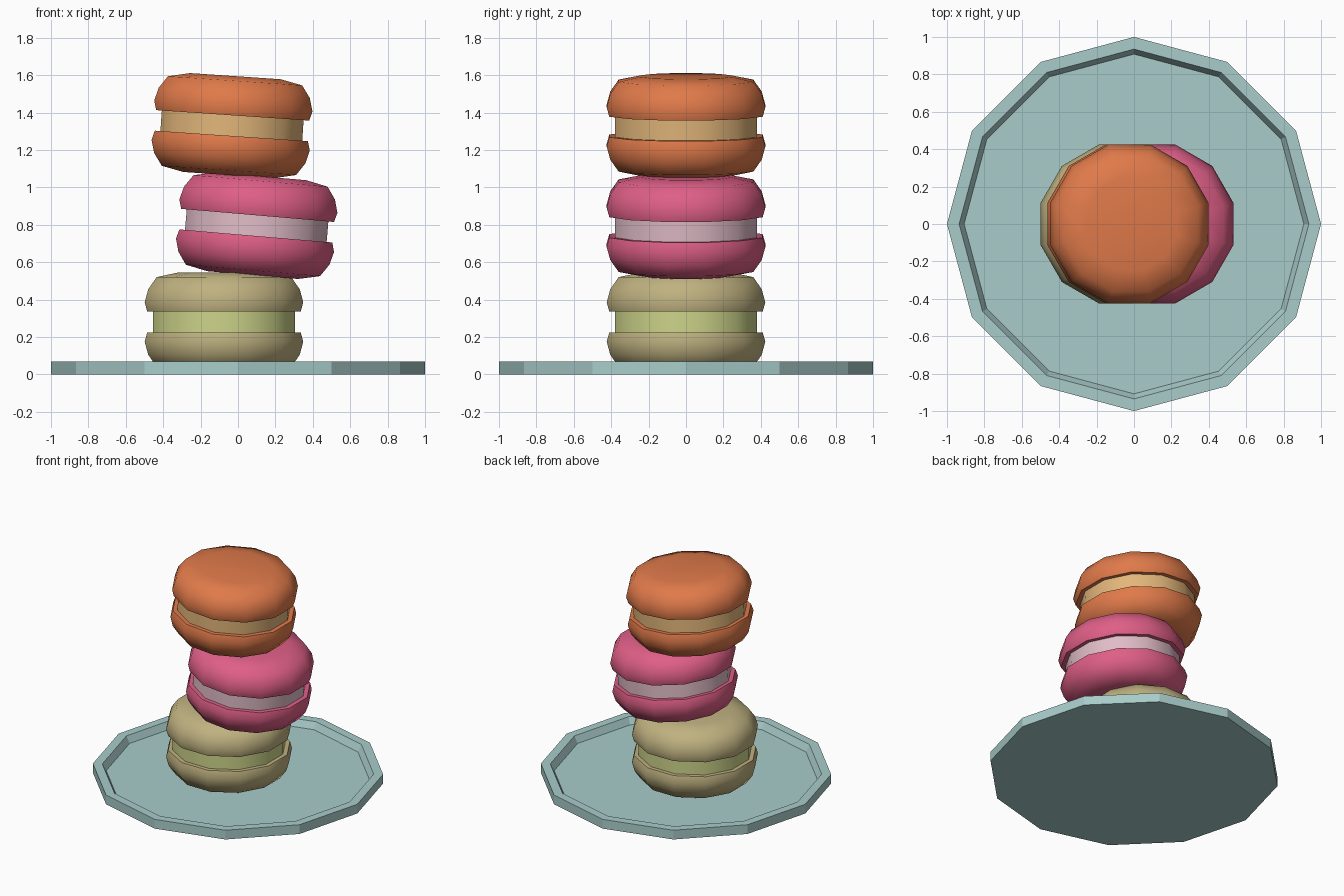
import bpy, bmesh, math

if "Cube" in bpy.data.objects:
    bpy.data.objects.remove(bpy.data.objects["Cube"])

SIDES = 12
APOTHEM = math.cos(math.pi / SIDES)


def material(name, hex_code):
    def lin(c):
        return c / 12.92 if c <= 0.04045 else ((c + 0.055) / 1.055) ** 2.4
    m = bpy.data.materials.new(name)
    m.diffuse_color = [lin(int(hex_code[i:i + 2], 16) / 255) for i in (0, 2, 4)] + [1]
    m.use_nodes = True
    m.node_tree.nodes["Principled BSDF"].inputs["Base Color"].default_value = m.diffuse_color
    return m


def lathe(name, profile, mat, phase=0.0, smooth=False, flip=False):
    """Spin a (radius, z) profile, listed bottom to top, and cap both ends."""
    bm = bmesh.new()
    rings = []
    for r, z in profile:
        rings.append([bm.verts.new((r * math.cos(phase + math.tau * i / SIDES),
                                    r * math.sin(phase + math.tau * i / SIDES),
                                    -z if flip else z)) for i in range(SIDES)])
    for a, b in zip(rings, rings[1:]):
        for i in range(SIDES):
            j = (i + 1) % SIDES
            bm.faces.new((a[i], a[j], b[j], b[i]))
    bm.faces.new(rings[0][::-1])
    bm.faces.new(rings[-1])
    bmesh.ops.recalc_face_normals(bm, faces=bm.faces)
    for f in bm.faces:
        f.smooth = smooth
    for e in bm.edges:
        e.smooth = e.calc_face_angle(0) < math.radians(60)
    me = bpy.data.meshes.new(name)
    bm.to_mesh(me)
    bm.free()
    me.materials.append(mat)
    ob = bpy.data.objects.new(name, me)
    bpy.context.collection.objects.link(ob)
    return ob


# Plate with a raised rim
lathe("plate", [(1, 0), (1, 0.07), (0.935, 0.07), (0.908, 0.02)],
      material("pale teal", "A8CCCA"))

# Macaron profiles, measured across the flats, from the macaron's middle
SHELL = [(0.41, 0.055), (0.424, 0.105), (0.405, 0.175), (0.36, 0.24), (0.243, 0.265)]
FILLING = [(0.38, -0.06), (0.38, 0.06)]
SHELL = [(r / APOTHEM, z) for r, z in SHELL]
FILLING = [(r / APOTHEM, z) for r, z in FILLING]

# name, x, z, tilt, shell colour, filling colour
MACARONS = [
    ("bottom", -0.075, 0.28, 0, "BFB180", "CDD48A"),
    ("middle", 0.1, 0.795, 4.9, "DF5F87", "E0BCC7"),
    ("top", -0.032, 1.33, 3.9, "E07A4A", "E2B67A"),
]
for name, x, z, tilt, shell_col, fill_col in MACARONS:
    shell = material(name + " shell colour", shell_col)
    cream = material(name + " filling colour", fill_col)
    half = math.pi / SIDES
    parts = [
        lathe(name + "_macaron_lower_shell", SHELL, shell, half, True, True),
        lathe(name + "_macaron_filling", FILLING, cream, half, True),
        lathe(name + "_macaron_upper_shell", SHELL, shell, half, True),
    ]
    for ob in parts:
        ob.location = (x, 0, z)
        ob.rotation_euler = (0, math.radians(tilt), 0)
